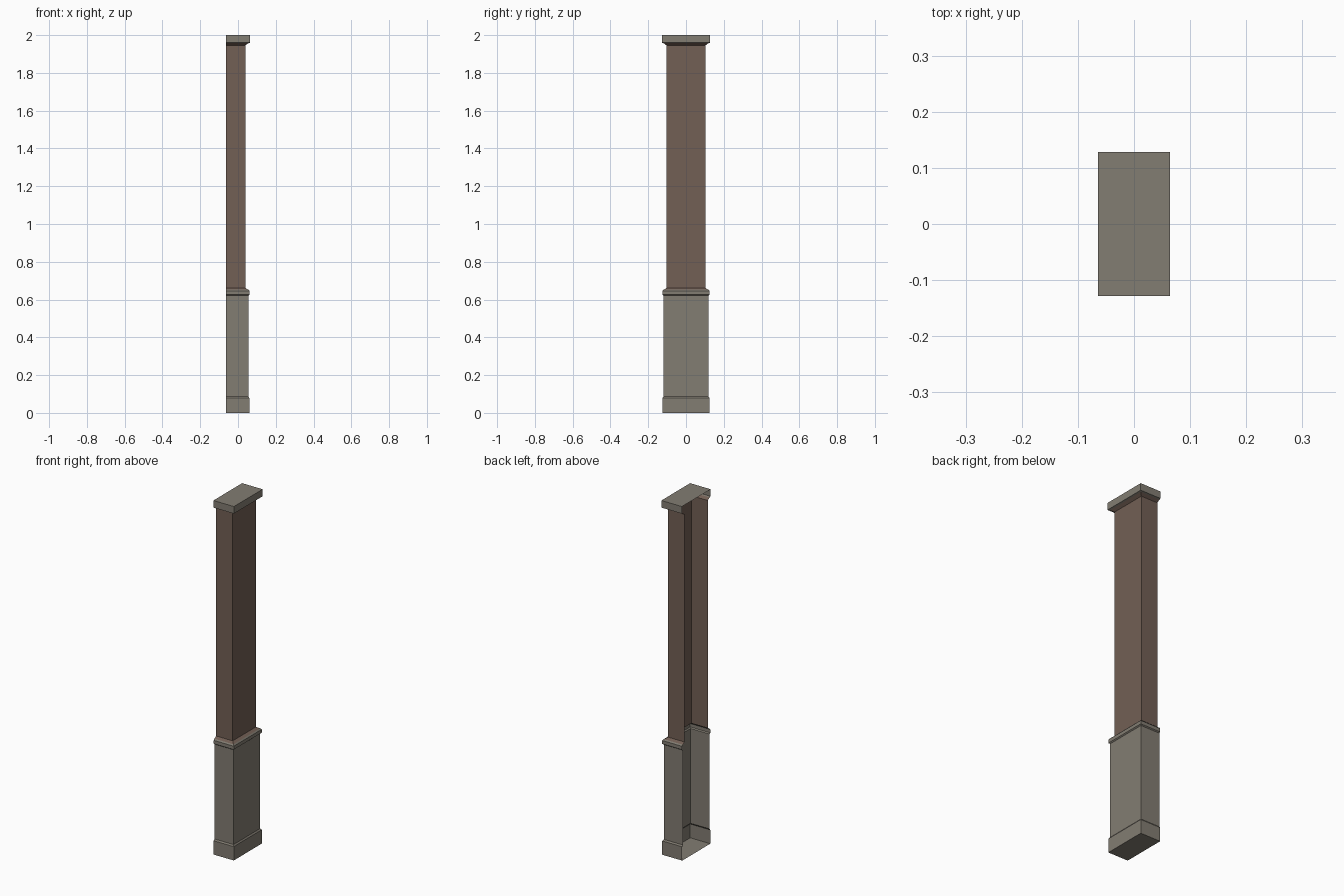
import bpy
import bmesh

default_cube = bpy.data.objects.get("Cube")
if default_cube:
    bpy.data.objects.remove(default_cube, do_unlink=True)

OPEN_X = -0.064  # plane of the open wall side


def make_material(name, rgb):
    mat = bpy.data.materials.new(name)
    mat.use_nodes = True
    colour = (*rgb, 1.0)
    mat.diffuse_color = colour
    bsdf = mat.node_tree.nodes["Principled BSDF"]
    bsdf.inputs["Base Color"].default_value = colour
    bsdf.inputs["Roughness"].default_value = 0.9
    return mat


def half_column(name, profile, mat, floor=False, lid=False):
    """Three-sided shell lofted through (half width, height) steps."""
    bm = bmesh.new()
    rings = []
    for w, z in profile:
        corners = [(OPEN_X, -w), (OPEN_X + w, -w), (OPEN_X + w, w), (OPEN_X, w)]
        rings.append([bm.verts.new((x, y, z)) for x, y in corners])
    for low, high in zip(rings, rings[1:]):
        for i in range(3):
            bm.faces.new((low[i], low[i + 1], high[i + 1], high[i]))
    if floor:
        bm.faces.new(rings[0][::-1])
    if lid:
        bm.faces.new(rings[-1])
    mesh = bpy.data.meshes.new(name)
    bm.to_mesh(mesh)
    bm.free()
    mesh.materials.append(mat)
    obj = bpy.data.objects.new(name, mesh)
    bpy.context.collection.objects.link(obj)
    return obj


stone = make_material("warm grey stone", (0.225, 0.205, 0.17))
wood = make_material("dull brown", (0.17, 0.115, 0.09))

# Plinth with a small chamfer
half_column("plinth", [(0.125, 0), (0.125, 0.078), (0.119, 0.086)], stone, floor=True)

# Tall pedestal
half_column("pedestal", [(0.119, 0.086), (0.119, 0.621)], stone)

# Projecting band on the pedestal
half_column("pedestal_band",
            [(0.119, 0.621), (0.125, 0.626), (0.125, 0.645), (0.119, 0.652)], stone)

# Shaft with flared ends
half_column("shaft",
            [(0.119, 0.652), (0.103, 0.661), (0.103, 1.946), (0.119, 1.957)], wood)

# Top cap
half_column("cap", [(0.119, 1.957), (0.128, 1.96), (0.128, 2.0)], stone, lid=True)
